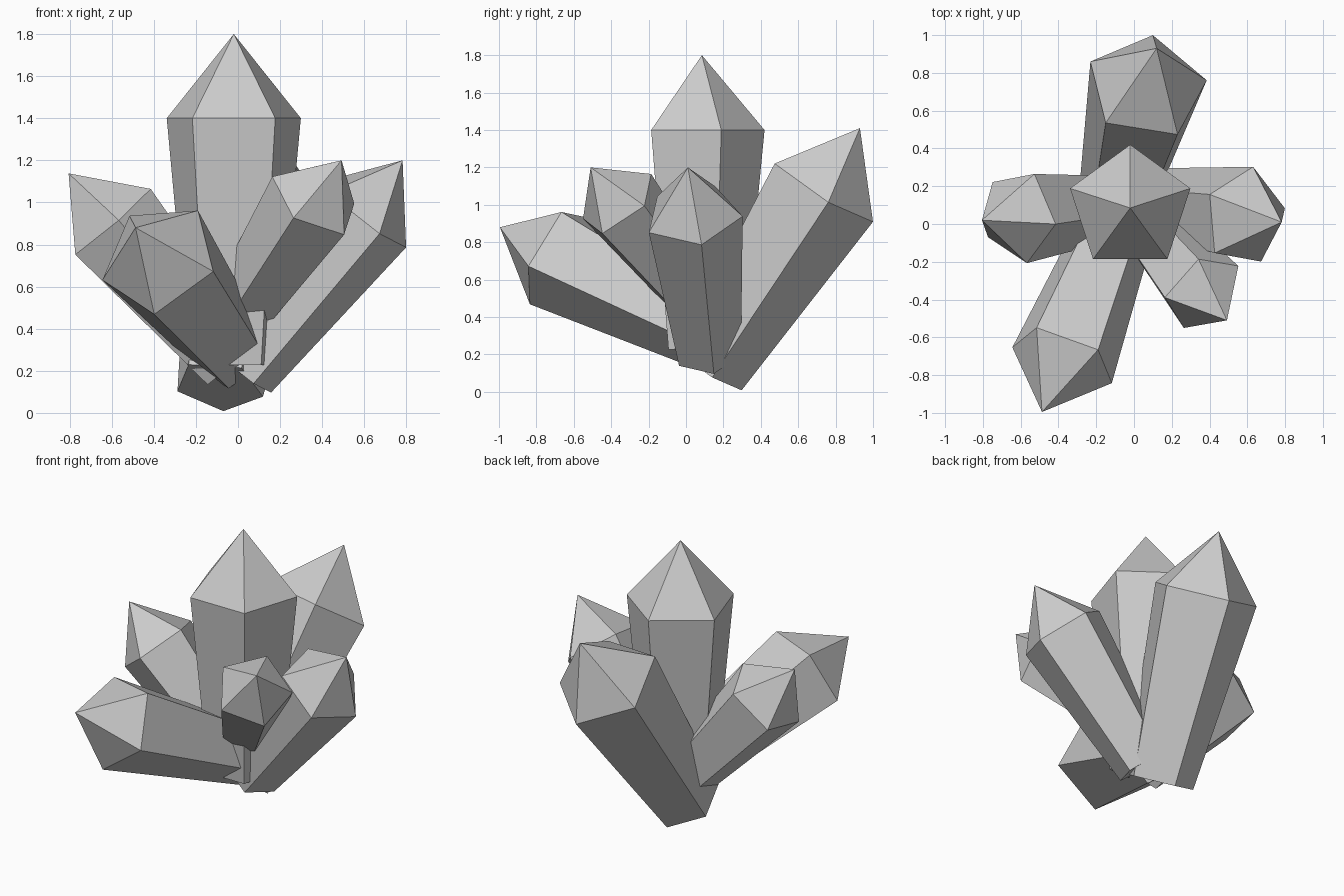
import bpy, math
from mathutils import Vector

if "Cube" in bpy.data.objects:
    bpy.data.objects.remove(bpy.data.objects["Cube"])

TAPER = 0.66    # base radius relative to shoulder radius
LENGTH = 3.5    # shaft length relative to shoulder radius
SIDES = 5


def crystal(name, tip, centre, corner):
    """Five-sided tapered shaft with a pointed tip.
    centre = middle of the shoulder ring, corner = one ring vertex."""
    tip, centre, corner = Vector(tip), Vector(centre), Vector(corner)
    axis = (tip - centre).normalized()
    u = corner - centre
    u -= axis * u.dot(axis)
    v = axis.cross(u)
    base = centre - axis * u.length * LENGTH
    spokes = [u * math.cos(a) + v * math.sin(a)
              for a in (2 * math.pi * i / SIDES for i in range(SIDES))]
    verts = [base + s * TAPER for s in spokes] + [centre + s for s in spokes] + [tip]
    faces = [tuple(reversed(range(SIDES)))]
    for i in range(SIDES):
        j = (i + 1) % SIDES
        faces.append((i, j, SIDES + j, SIDES + i))
        faces.append((SIDES + i, SIDES + j, 2 * SIDES))
    mesh = bpy.data.meshes.new(name)
    mesh.from_pydata(verts, [], faces)
    obj = bpy.data.objects.new(name, mesh)
    bpy.context.collection.objects.link(obj)


# Upright main crystal
crystal("centre_crystal", (-0.02, 0.085, 1.8), (-0.02, 0.085, 1.4), (-0.02, 0.42, 1.4))
# Leaning crystals around it
crystal("back_crystal", (0.12, 0.93, 1.41), (0.067, 0.726, 1.088), (0.10, 1.0, 0.91))
crystal("right_crystal", (0.782, 0.01, 1.2), (0.586, 0.038, 0.944), (0.80, 0.083, 0.788))
crystal("left_crystal", (-0.805, 0.02, 1.138), (-0.606, 0.042, 0.905), (-0.777, -0.07, 0.757))
crystal("front_right_crystal", (0.492, -0.51, 1.2), (0.365, -0.359, 1.011), (0.164, -0.39, 1.124))
crystal("front_left_crystal", (-0.487, -0.995, 0.88), (-0.373, -0.709, 0.734), (-0.40, -0.84, 0.471))
